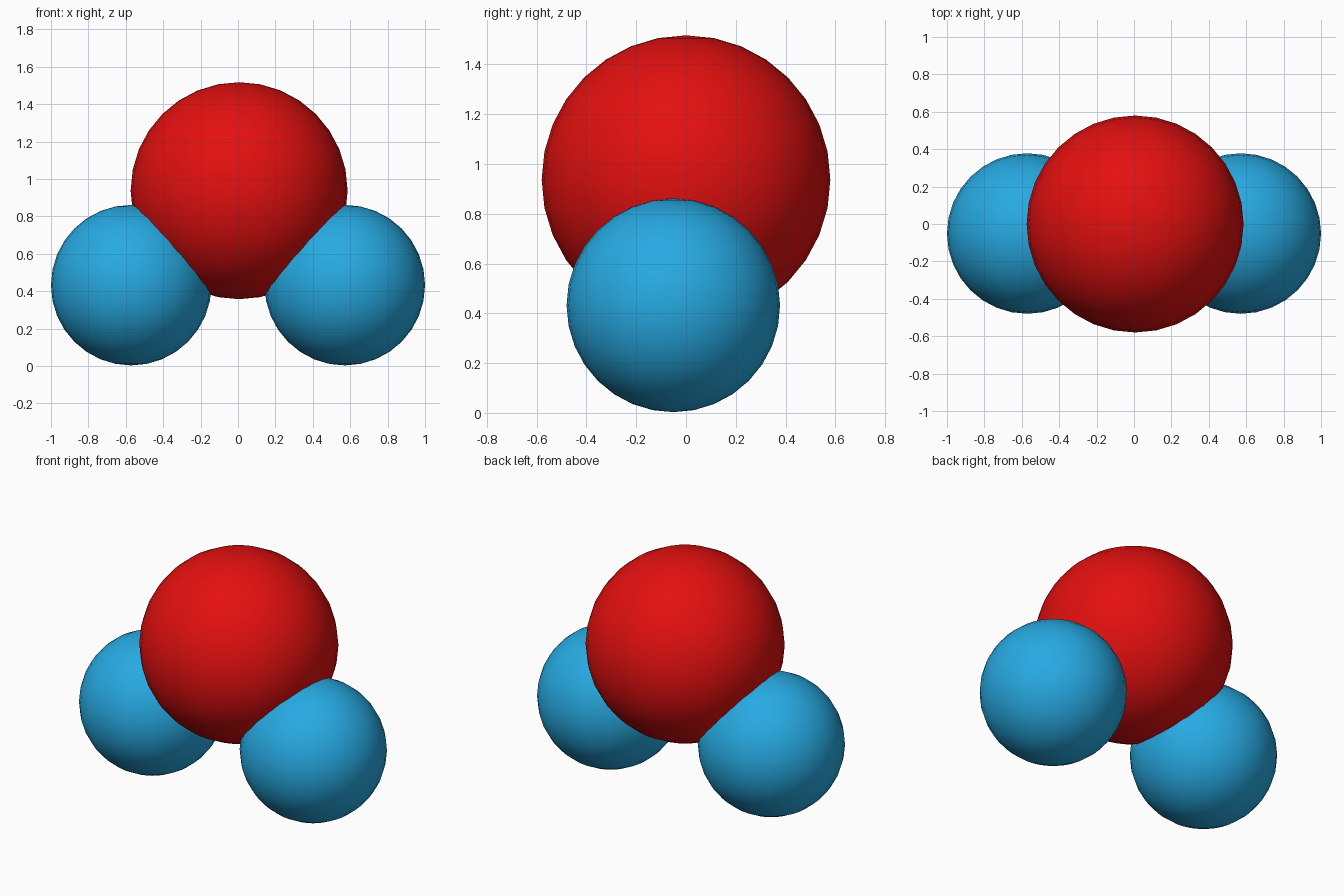
import bpy

if "Cube" in bpy.data.objects:
    bpy.data.objects.remove(bpy.data.objects["Cube"])


def material(name, rgb):
    m = bpy.data.materials.new(name)
    m.diffuse_color = (*rgb, 1)
    m.use_nodes = True
    m.node_tree.nodes["Principled BSDF"].inputs["Base Color"].default_value = m.diffuse_color
    return m


def ball(name, centre, radius, mat):
    bpy.ops.mesh.primitive_uv_sphere_add(
        segments=32, ring_count=16, radius=radius, location=centre)
    ob = bpy.context.object
    ob.name = name
    ob.data.materials.append(mat)
    bpy.ops.object.shade_smooth()
    return ob


red = material("red", (0.77, 0.005, 0.005))
blue = material("sky blue", (0.02, 0.40, 0.76))

# large central atom
ball("central_atom", (0.006, 0, 0.937), 0.58, red)

# two smaller atoms, one on each side, overlapping the central one
for side, name in ((-1, "left_atom"), (1, "right_atom")):
    ball(name, (side * 0.571, -0.051, 0.432), 0.429, blue)
